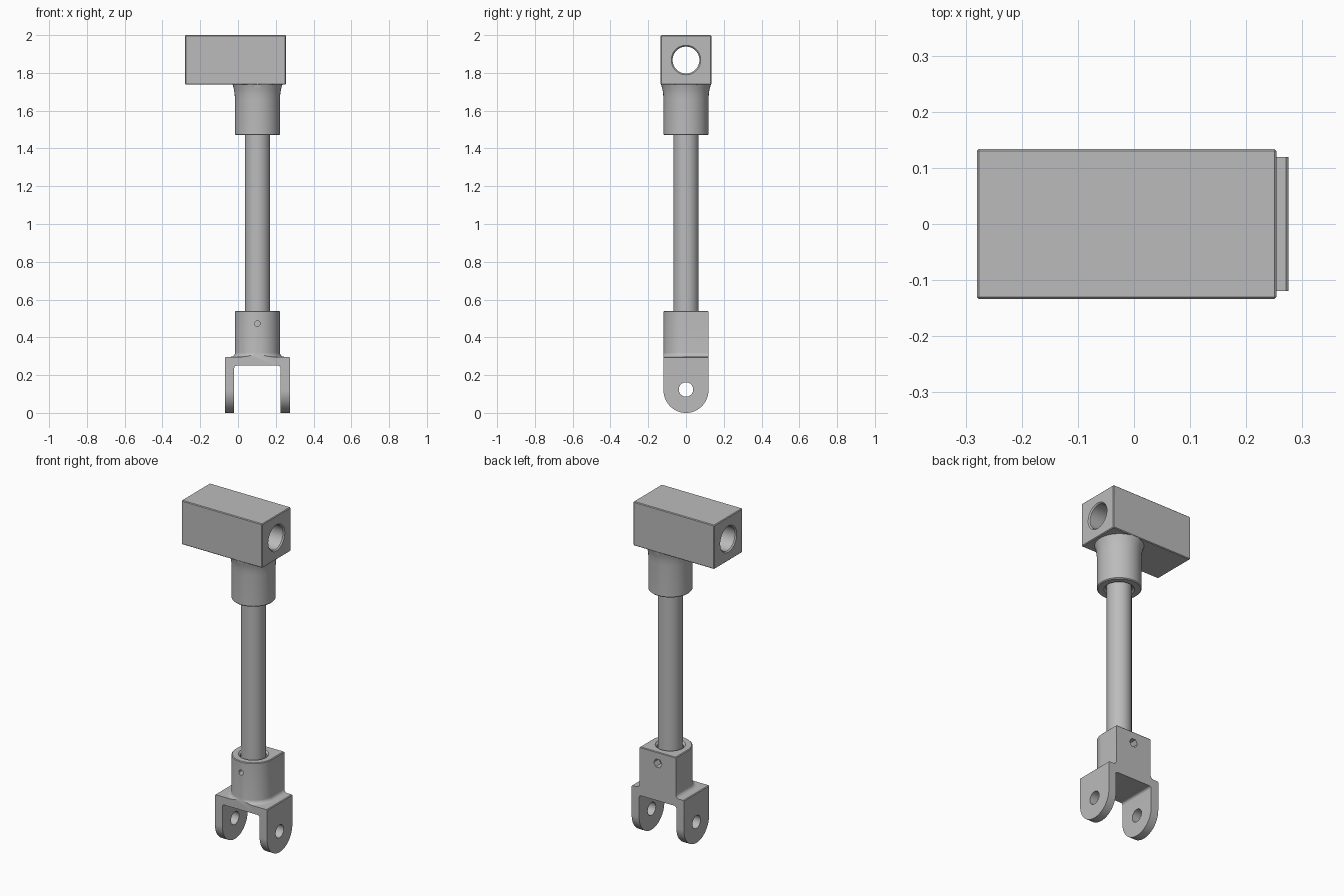
import bpy, bmesh
from math import sin, cos, pi, radians

if "Cube" in bpy.data.objects:
    bpy.data.objects.remove(bpy.data.objects["Cube"], do_unlink=True)

steel = bpy.data.materials.new("grey steel")
steel.use_nodes = True
GREY = (0.5, 0.5, 0.5, 1)
steel.diffuse_color = GREY
steel.node_tree.nodes["Principled BSDF"].inputs["Base Color"].default_value = GREY

CX = 0.103       # x of the rod axis
HALF = 0.119     # collar radius and half depth of the fork


def loft(name, rings):
    """Closed solid through a stack of equal-length rings."""
    bm = bmesh.new()
    rows = [[bm.verts.new(p) for p in ring] for ring in rings]
    n = len(rows[0])
    for a, b in zip(rows, rows[1:]):
        for i in range(n):
            j = (i + 1) % n
            bm.faces.new((a[i], a[j], b[j], b[i]))
    bm.faces.new(rows[0][::-1])
    bm.faces.new(rows[-1])
    bmesh.ops.recalc_face_normals(bm, faces=bm.faces)
    mesh = bpy.data.meshes.new(name)
    bm.to_mesh(mesh)
    bm.free()
    mesh.materials.append(steel)
    obj = bpy.data.objects.new(name, mesh)
    bpy.context.collection.objects.link(obj)
    return obj


def place(axis, t, u, v):
    """Point at t along the axis, with u, v in the plane across it."""
    return {"x": (t, u, v), "y": (u, t, v), "z": (u, v, t)}[axis]


def lathe(name, axis, centre, profile, sides=64):
    cu, cv = centre
    return loft(name, [[place(axis, t, cu + r * cos(2 * pi * i / sides),
                              cv + r * sin(2 * pi * i / sides))
                        for i in range(sides)] for t, r in profile])


def prism(name, axis, outline, start, end):
    return loft(name, [[place(axis, t, u, v) for u, v in outline] for t in (start, end)])


def arc(u, v, r, start, end, steps):
    return [(u + r * cos(radians(start + (end - start) * i / steps)),
             v + r * sin(radians(start + (end - start) * i / steps)))
            for i in range(steps + 1)]


def apply(obj, mod):
    bpy.context.view_layer.objects.active = obj
    bpy.ops.object.modifier_apply(modifier=mod.name)


def combine(obj, other, operation):
    mod = obj.modifiers.new("bool", "BOOLEAN")
    mod.operation, mod.solver, mod.object = operation, "EXACT", other
    apply(obj, mod)
    bpy.data.objects.remove(other, do_unlink=True)


def finish(obj):
    bpy.ops.object.select_all(action="DESELECT")
    obj.select_set(True)
    bpy.context.view_layer.objects.active = obj
    bpy.ops.object.shade_smooth_by_angle(angle=radians(30))


# Top block with softened edges
B = 0.134
block = prism("top_block", "x", [(-B, 1.738), (B, 1.738), (B, 2), (-B, 2)], -0.28, 0.254)
bevel = block.modifiers.new("bevel", "BEVEL")
bevel.width, bevel.segments = 0.004, 1
apply(block, bevel)

# Round collar flaring into the block
collar = lathe("upper_collar", "z", (CX, 0),
               [(1.47, 0.114), (1.475, HALF), (1.66, HALF), (1.69, 0.121),
                (1.715, 0.125), (1.739, 0.132), (1.76, 0.132)])
combine(block, collar, "UNION")

# Cross bore through the block and socket for the rod
combine(block, lathe("cross_bore", "x", (0, 1.868),
                     [(-0.3, 0.082), (-0.28, 0.078), (-0.273, 0.071),
                      (0.247, 0.071), (0.254, 0.078), (0.27, 0.082)]), "DIFFERENCE")
combine(block, lathe("socket_bore", "z", (CX, 0),
                     [(1.46, 0.086), (1.47, 0.082), (1.48, 0.072), (1.62, 0.072)]),
        "DIFFERENCE")
finish(block)

# Rod
rod = lathe("rod", "z", (CX, 0), [(0.33, 0.067), (1.63, 0.067)])
finish(rod)

# Fork: inverted U across x
right_half = [(0.123, -0.05), (0.172, -0.05), (0.172, 0.293), (0.168, 0.297)]
inner = arc(0.109, 0.236, 0.014, 90, 0, 5)
half = inner + right_half
outline = [(CX + u, v) for u, v in half] + [(CX - u, v) for u, v in reversed(half)]
fork = prism("fork_end", "y", outline, -0.15, 0.15)


# Lower collar: round at the front, square at the back, filleted onto the fork
def d_section(z, grow):
    r = HALF + grow
    pts = arc(CX, 0, r, 180, 360, 40) + [(CX + r, 0.15), (CX - r, 0.15)]
    return [(u, v, z) for u, v in pts]


F = 0.022
fillet = [(0.297 + F - F * cos(a), F - F * sin(a))
          for a in (radians(15 * k) for k in range(7))]
rows = [(0.28, F)] + fillet + [(0.536, 0), (0.54, -0.004)]
combine(fork, loft("lower_collar", [d_section(*row) for row in rows]), "UNION")

# Side outline trims the depth and rounds the tips of the arms
side = arc(0, 0.12, 0.12, 180, 360, 48)
side = [(u * HALF / 0.12, v) for u, v in side]
side += [(HALF, 0.536), (HALF - 0.004, 0.541), (0.004 - HALF, 0.541), (-HALF, 0.536)]
combine(fork, prism("side_trim", "x", side, -0.4, 0.5), "INTERSECT")

# Pin holes, rod socket, and the set-screw holes
combine(fork, lathe("pin_hole", "x", (0, 0.124), [(-0.3, 0.038), (0.4, 0.038)], 40),
        "DIFFERENCE")
combine(fork, lathe("rod_socket", "z", (CX, 0),
                    [(0.32, 0.072), (0.53, 0.072), (0.54, 0.082), (0.55, 0.086)]),
        "DIFFERENCE")
combine(fork, lathe("screw_hole", "y", (CX, 0.473), [(-0.2, 0.015), (0.0, 0.015)], 24),
        "DIFFERENCE")
combine(fork, lathe("hex_hole", "y", (CX, 0.473), [(0.0, 0.027), (0.2, 0.027)], 6),
        "DIFFERENCE")
finish(fork)
